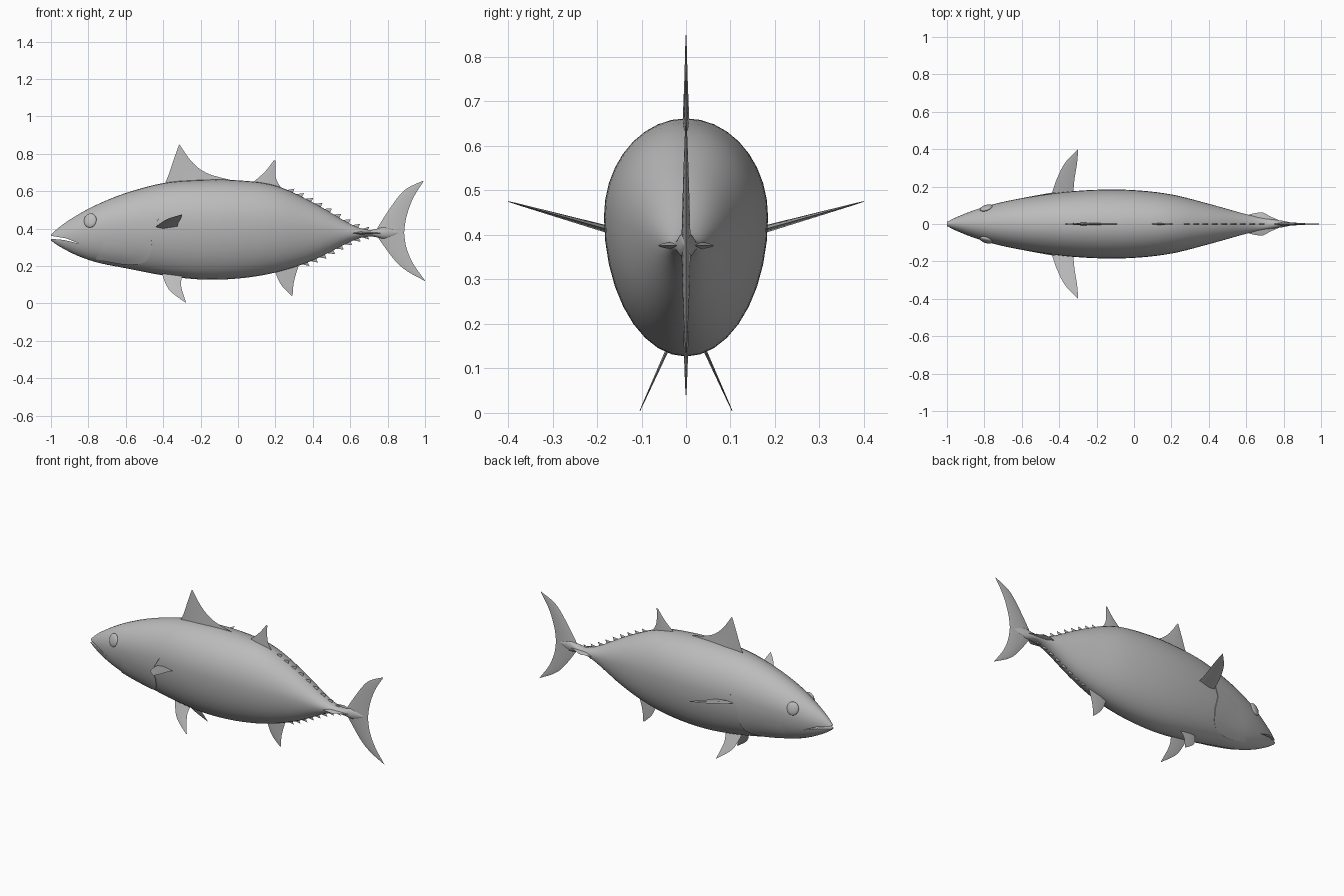
import bpy, bmesh, math
from mathutils import Vector

if "Cube" in bpy.data.objects:
    bpy.data.objects.remove(bpy.data.objects["Cube"])

grey = bpy.data.materials.new("plain grey")
grey.use_nodes = True
grey.diffuse_color = (0.5, 0.5, 0.5, 1)
grey.node_tree.nodes["Principled BSDF"].inputs["Base Color"].default_value = grey.diffuse_color


def smooth(points, steps):
    """Catmull-Rom curve through points of any dimension."""
    pts = [Vector(p) for p in points]
    out = []
    for i in range(len(pts) - 1):
        p, q = pts[i], pts[i + 1]
        before, after = pts[max(i - 1, 0)], pts[min(i + 2, len(pts) - 1)]
        for k in range(steps):
            t = k / steps
            m, n = (q - before) / 2, (after - p) / 2
            out.append(p + m * t + (3 * (q - p) - 2 * m - n) * t ** 2
                       + (2 * (p - q) + m + n) * t ** 3)
    return out + [pts[-1]]


def finish(obj):
    bpy.ops.object.select_all(action='DESELECT')
    obj.select_set(True)
    bpy.context.view_layer.objects.active = obj
    bpy.ops.object.shade_smooth_by_angle(angle=math.radians(40))


def loft(name, rings, closed=True):
    """Skin a series of equal rings, or open rows, into one mesh."""
    bm = bmesh.new()
    rows = [[bm.verts.new(p) for p in ring] for ring in rings]
    count = len(rows[0])
    for a, b in zip(rows, rows[1:]):
        for j in range(count if closed else count - 1):
            k = (j + 1) % count
            bm.faces.new((a[j], a[k], b[k], b[j]))
    if closed:
        bm.faces.new(rows[0])
        bm.faces.new(rows[-1])
    bmesh.ops.remove_doubles(bm, verts=bm.verts, dist=1e-5)
    bmesh.ops.recalc_face_normals(bm, faces=bm.faces)
    mesh = bpy.data.meshes.new(name)
    bm.to_mesh(mesh)
    bm.free()
    mesh.materials.append(grey)
    obj = bpy.data.objects.new(name, mesh)
    bpy.context.collection.objects.link(obj)
    finish(obj)
    return obj


# Body stations: x, top, bottom, widest height, half width
stations = smooth([
    (-1, .366, .336, .35, .012), (-.95, .412, .302, .355, .036),
    (-.86, .472, .256, .375, .072), (-.75, .53, .218, .4, .106),
    (-.6, .59, .188, .42, .138), (-.4, .643, .15, .435, .168),
    (-.2, .66, .128, .44, .183), (0, .658, .133, .44, .181),
    (.2, .63, .165, .43, .158), (.4, .54, .23, .41, .108),
    (.6, .425, .33, .38, .052), (.7, .393, .358, .375, .03),
    (.79, .408, .346, .377, .018), (.86, .382, .374, .378, .003)], 5)


def section(x):
    """Top, bottom, widest height and half width at x."""
    for a, b in zip(stations, stations[1:]):
        if a[0] <= x <= b[0]:
            return a.lerp(b, (x - a[0]) / (b[0] - a[0]))[1:]
    return stations[-1][1:]


def surface(x, z, swell, side):
    top, bottom, mid, half = section(x)
    reach = (z - mid) / (top - mid if z > mid else mid - bottom)
    y = half * math.sqrt(max(0, 1 - reach ** 2))
    return (x, side * y * swell, mid + (z - mid) * swell)


rings = []
for x, top, bottom, mid, half in stations:
    ring = []
    for j in range(36):
        a = math.tau * j / 36
        rise = top - mid if math.sin(a) > 0 else mid - bottom
        ring.append((x, half * math.cos(a), mid + rise * math.sin(a)))
    rings.append(ring)
body = loft("body", rings)

# Mouth slit, cut through the snout
slit = [(-1.03, .366), (-.92, .348), (-.85, .32), (-.93, .339), (-1.03, .348)]
cutter = loft("mouth_cutter", [[(x, y, z) for x, z in slit] for y in (-.2, .2)])
cutter.hide_render = True
cut = body.modifiers.new("mouth", 'BOOLEAN')
cut.operation, cut.solver, cut.object = 'DIFFERENCE', 'EXACT', cutter
bpy.context.view_layer.objects.active = body
bpy.ops.object.modifier_apply(modifier=cut.name)
bpy.data.objects.remove(cutter)
finish(body)


def fin(name, lead, trail, thick, place):
    """Lens-shaped fin between a leading and a trailing edge."""
    fronts, backs = smooth(lead, 6), smooth(trail, 6)
    rows = []
    for i, (a, b) in enumerate(zip(fronts, backs)):
        w = thick * (1 - i / (len(fronts) - 1)) + .0008
        m = a.lerp(b, .35)
        rows.append([place(*a, 0), place(*m, w), place(*b, 0), place(*m, -w)])
    return loft(name, rows)


def upright(u, v, w):
    return (u, w, v)


# Fins on the centre line
fin("first_dorsal_fin", [(-.4, .62), (-.37, .69), (-.345, .765), (-.315, .85)],
    [(.03, .645), (-.15, .69), (-.24, .75), (-.31, .845)], .008, upright)
fin("second_dorsal_fin", [(.06, .63), (.14, .7), (.192, .765)],
    [(.24, .605), (.203, .67), (.2, .765)], .006, upright)
fin("anal_fin", [(.19, .19), (.23, .1), (.288, .04)],
    [(.33, .22), (.3, .12), (.292, .042)], .006, upright)
fin("upper_tail_lobe", [(.73, .378), (.81, .505), (.89, .605), (.99, .656)],
    [(.888, .378), (.9, .46), (.935, .56), (.992, .653)], .01, upright)
fin("lower_tail_lobe", [(.73, .378), (.83, .24), (.9, .175), (1, .12)],
    [(.888, .378), (.9, .3), (.935, .215), (1, .122)], .01, upright)

# Finlets along the back and belly of the tail
for name, up, start, total in (("upper_finlet", 1, .27, 9), ("lower_finlet", -1, .35, 8)):
    for i in range(total):
        x = start + i * (.67 - start) / (total - 1)
        edge = 0 if up > 0 else 1
        here, after = section(x - .02)[edge], section(x + .02)[edge]
        tip = (x + .032, section(x + .01)[edge] + up * .014)
        fin(f"{name}_{i + 1}", [(x - .02, here - up * .008), tip],
            [(x + .02, after - up * .008), tip], .003, upright)

# Paired parts: the model's left is +x, its two flanks lie at -y and +y
gill_edge = smooth([(-.42, .46), (-.465, .38), (-.462, .3), (-.495, .228),
                    (-.6, .212), (-.76, .24)], 6)
for side, label in ((-1, "front"), (1, "back")):
    fin(f"{label}_pectoral_fin",
        [(-.44, .16), (-.415, .235), (-.37, .325), (-.3, .4)],
        [(-.325, .16), (-.318, .24), (-.305, .32), (-.298, .398)], .008,
        lambda u, v, w: (u, side * (v - w * .28), .415 + (v - .185) * .28 + w))
    fin(f"{label}_pelvic_fin", [(-.41, .17), (-.37, .075), (-.28, .004)],
        [(-.29, .17), (-.305, .1), (-.278, .006)], .004,
        lambda u, v, w: (u, side * (.045 + (.135 - v) * .45 + w), v))
    fin(f"{label}_tail_keel", [(.56, .03), (.62, .052), (.67, .062)],
        [(.81, .005), (.735, .038), (.69, .062)], .01,
        lambda u, v, w: (u, side * v, .376 + w))

    # Gill cover rises from the cheek and drops off at its rim
    centre = Vector((-.7, .38))
    rows = [[surface(*p, .98, side) for p in gill_edge]]
    for k in range(7):
        s = k / 6
        rows.append([surface(*p.lerp(centre, s * .95), 1.025 - .035 * s, side)
                     for p in gill_edge])
    cover = loft(f"{label}_gill_cover", rows, closed=False)
    if sum(f.normal.y * side for f in cover.data.polygons) < 0:
        cover.data.flip_normals()

    bpy.ops.mesh.primitive_uv_sphere_add(
        segments=24, ring_count=12, radius=1,
        location=surface(-.79, .443, 1, side), rotation=(side * .25, 0, side * .3))
    eye = bpy.context.object
    eye.name = f"{label}_eye"
    eye.scale = (.035, .014, .039)
    eye.data.materials.append(grey)
    finish(eye)
